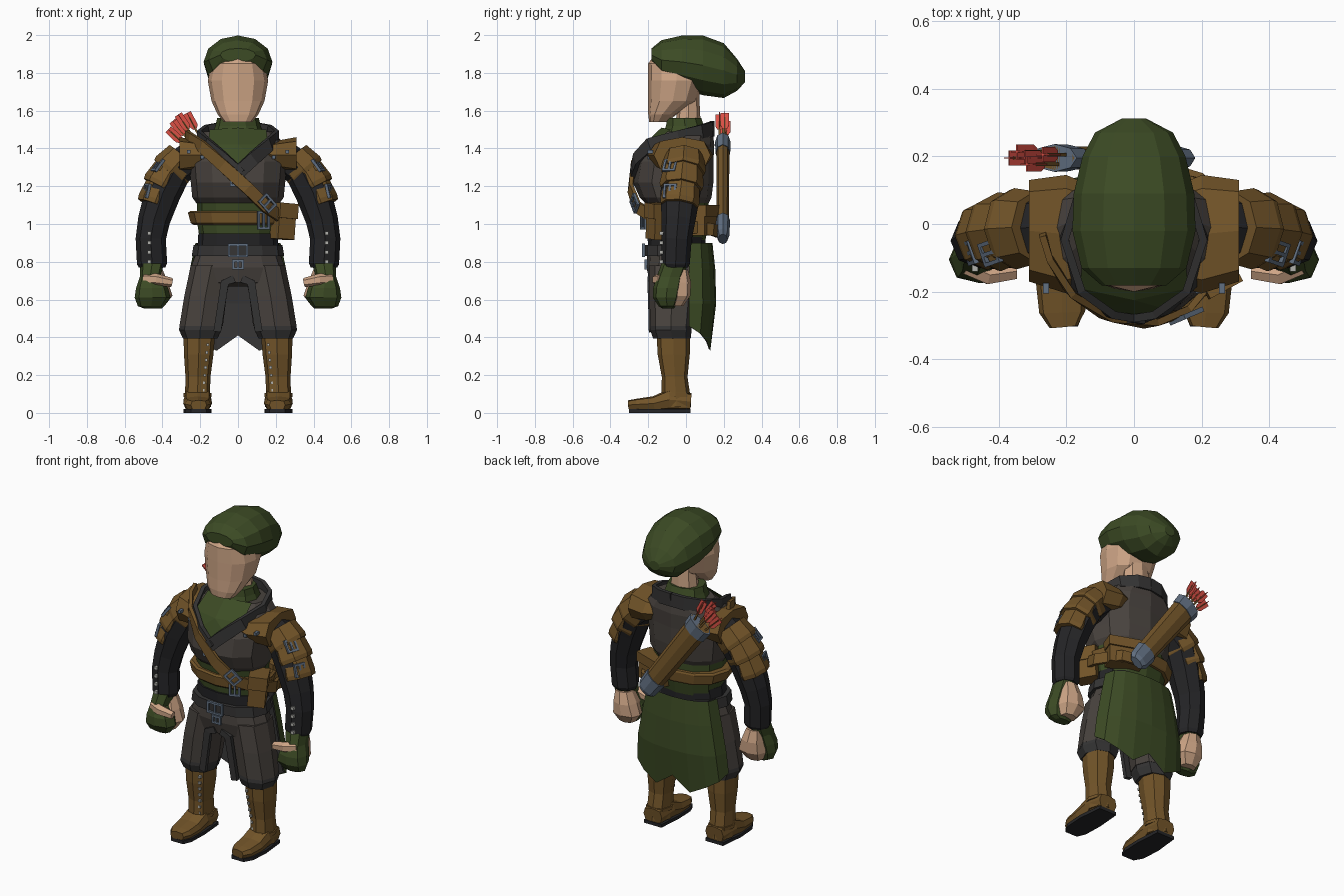
import bpy, bmesh, math
from mathutils import Vector, Matrix, Euler

COL = dict(brown=(.17, .09, .022), green=(.045, .07, .018), cloth=(.065, .055, .048),
           black=(.018, .018, .02), dark=(.035, .034, .034), skin=(.62, .38, .24),
           steel=(.12, .16, .22), red=(.7, .08, .06), pale=(.45, .45, .42))
MATS = {}
for k, c in COL.items():
    MATS[k] = bpy.data.materials.new(k)
    MATS[k].diffuse_color = (*c, 1)


def make(name, verts, faces, mat, mirror=False):
    me = bpy.data.meshes.new(name)
    me.from_pydata([tuple(v) for v in verts], [], faces)
    bm = bmesh.new()
    bm.from_mesh(me)
    bmesh.ops.recalc_face_normals(bm, faces=bm.faces)
    bm.to_mesh(me)
    bm.free()
    me.materials.append(MATS[mat])
    ob = bpy.data.objects.new(name, me)
    bpy.context.collection.objects.link(ob)
    if mirror:
        ob.modifiers.new("mirror", 'MIRROR')
    return ob


def tube(name, rings, mat, n=8, axis=None, ref=(1, 0, 0), p=1.0, mirror=False):
    """Skin elliptical rings (x, y, z, a, b); a is the radius along ref. ref 'out' faces away from the body axis."""
    pts = [Vector(r[:3]) for r in rings]
    verts, faces = [], []
    for i, r in enumerate(rings):
        t = Vector(axis) if axis else pts[min(i + 1, len(pts) - 1)] - pts[max(i - 1, 0)]
        t.normalize()
        u = Vector((r[0], r[1] + .03, .0001)) if ref == 'out' else Vector(ref)
        u = (u - t * u.dot(t)).normalized()
        v = t.cross(u)
        for k in range(n):
            a = 2 * math.pi * k / n + (math.pi / 4 if n == 4 else 0)
            c, s = math.cos(a), math.sin(a)
            m = math.sqrt(2) if n == 4 else 1
            c, s = (math.copysign(abs(q) ** p, q) * m for q in (c, s))
            verts.append(pts[i] + u * c * r[3] + v * s * r[4])
    for i in range(len(rings) - 1):
        for k in range(n):
            k2 = (k + 1) % n
            faces.append((i * n + k, i * n + k2, i * n + n + k2, i * n + n + k))
    faces += [tuple(range(n)), tuple(range(len(verts) - n, len(verts)))]
    return make(name, verts, faces, mat, mirror)


def body(name, rows, mat, n=12, axis=(0, 0, 1), p=.9):
    """Central loft from rows (z, front y, back y, half width)."""
    return tube(name, [(0, (f + b) / 2, z, w, (b - f) / 2) for z, f, b, w in rows], mat, n, axis, p=p)


def boxes(name, centre, parts, mat, rot=(0, 0, 0), mirror=False):
    M = Matrix.Translation(centre) @ Euler(rot).to_matrix().to_4x4()
    verts, faces = [], []
    for o, s in parts:
        b = len(verts)
        verts += [M @ Vector((o[0] + x * s[0] / 2, o[1] + y * s[1] / 2, o[2] + z * s[2] / 2))
                  for x in (-1, 1) for y in (-1, 1) for z in (-1, 1)]
        faces += [tuple(b + i for i in f) for f in
                  ((0, 1, 3, 2), (4, 6, 7, 5), (0, 4, 5, 1), (2, 3, 7, 6), (0, 2, 6, 4), (1, 5, 7, 3))]
    return make(name, verts, faces, mat, mirror)


def buckle(name, c, w, h, rot=(0, 0, 0), mirror=False):
    t = .012
    boxes(name, c, [((s * w / 2, 0, 0), (t, .015, h + t)) for s in (-1, 0, 1)] +
          [((0, 0, s * h / 2), (w + t, .015, t)) for s in (-1, 1)], 'steel', rot, mirror)


# head, neck and beret
body("head", [(1.54, -.195, -.1, .075), (1.58, -.2, -.05, .108), (1.65, -.2, .06, .14),
              (1.76, -.2, .1, .16), (1.85, -.2, .1, .14), (1.89, -.17, .08, .08)], 'skin', 12)
body("neck", [(1.48, -.06, .08, .09), (1.68, -.04, .07, .075)], 'skin', 8)
tube("beret", [(0, y, z, a, b) for y, z, a, b in (
    (-.182, 1.895, .095, .035), (-.13, 1.868, .155, .105), (-.02, 1.858, .182, .14), (.09, 1.84, .178, .158),
    (.2, 1.812, .152, .145), (.27, 1.79, .115, .085), (.312, 1.78, .035, .03))], 'green', 12, (0, 1, 0))
body("shirt_collar", [(1.44, -.14, .13, .15), (1.52, -.11, .1, .12), (1.56, -.105, .085, .11)], 'green', 10)

# torso
body("shirt", [(.9, -.19, .1, .2), (1.0, -.2, .12, .215), (1.16, -.22, .12, .22)], 'green')
body("vest", [(1.11, -.215, .12, .22), (1.14, -.245, .135, .242), (1.22, -.28, .145, .25), (1.33, -.26, .145, .26),
              (1.42, -.19, .15, .25), (1.49, -.12, .14, .18)], 'cloth')
make("shirt_front", [(0, -.285, 1.27), (-.09, -.25, 1.35), (-.16, -.19, 1.42), (-.15, -.08, 1.5),
                     (0, -.13, 1.51), (.15, -.08, 1.5), (.16, -.19, 1.42), (.09, -.25, 1.35), (0, -.225, 1.42)],
     [(0, 1, 8), (1, 2, 8), (2, 3, 4, 8), (4, 5, 6, 8), (6, 7, 8), (7, 0, 8)], 'green')
tube("lapel", [(x, y, z, .012, w) for x, y, z, w in (
    (-.01, -.285, 1.26, .035), (.08, -.262, 1.345, .035), (.165, -.19, 1.42, .035), (.205, -.04, 1.465, .03),
    (.165, .08, 1.49, .035), (.08, .13, 1.5, .04), (0, .14, 1.505, .04))], 'dark', 4, ref='out', mirror=True)
body("sash", [(.995, -.215, .135, .235), (1.005, -.225, .14, .25), (1.06, -.23, .145, .265), (1.07, -.22, .14, .25)], 'brown')
body("waistband", [(.87, -.2, .1, .215), (.95, -.205, .105, .21)], 'black')
body("belt", [(.83, -.225, .1, .245), (.89, -.225, .1, .235)], 'dark')
buckle("belt_buckle", (0, -.225, .86), .095, .06)
buckle("trouser_clasp", (0, -.211, .785), .05, .04)
buckle("vest_clasp", (-.02, -.28, 1.22), .035, .03)

# shoulder mantle and strap round the chest
tube("shoulder_mantle", [(.13, -.035, 1.37, .15, .05), (.2, -.03, 1.365, .175, .075), (.31, -.02, 1.365, .15, .095)],
     'brown', 8, (1, 0, 0), (0, 1, 0), p=.75, mirror=True)
boxes("mantle_stud", (.23, -.19, 1.37), [((o, 0, o * .4), (.018, .03, .018)) for o in (-.04, .03)], 'steel', mirror=True)
tube("quiver_strap", [(x, y, z, .01, .032) for x, y, z in (
    (-.27, -.03, 1.465), (-.25, -.1, 1.45), (-.19, -.2, 1.41), (-.08, -.275, 1.31), (.05, -.295, 1.19),
    (.15, -.26, 1.09), (.24, -.16, 1.03), (.27, -.02, .99), (.2, .14, .97), (.1, .17, .96))], 'brown', 4, ref='out')
buckle("strap_buckle", (.155, -.272, 1.11), .075, .055, (0, .8, .4))
buckle("pouch_buckle", (.135, -.225, 1.02), .055, .085, (0, 0, .35))
boxes("side_pouch", (.23, -.13, 1.01), [((0, 0, 0), (.1, .13, .18)), ((0, -.005, .06), (.11, .145, .08))], 'brown', (0, .08, .5))
boxes("back_pouch", (.15, .09, 1.02), [((0, 0, 0), (.2, .09, .16)), ((0, .005, .05), (.21, .1, .06))], 'brown', (0, 0, -.35))

# arms
tube("sleeve", [(.24, -.01, 1.36, .1, .085), (.34, -.015, 1.28, .11, .095), (.4, -.03, 1.16, .105, .095),
                (.445, -.04, 1.02, .09, .085), (.462, -.05, .92, .08, .08), (.455, -.055, .79, .075, .08),
                (.455, -.055, .77, .065, .07)], 'black', 8, ref=(0, 1, 0), mirror=True)
for i, (a, b, r) in enumerate((((.29, -.01, 1.355), (.365, -.015, 1.27), .11), ((.35, -.015, 1.295), (.41, -.025, 1.19), .107),
                               ((.4, -.02, 1.22), (.445, -.035, 1.1), .095))):
    tube("shoulder_plate_%d" % (i + 1), [(*a, r * .97, r * .87), (*Vector(a).lerp(Vector(b), .8), r + .01, r),
                                         (*b, r + .005, r * .95)], 'brown', 8, ref=(0, 1, 0), mirror=True)
for i, c in enumerate(((.425, -.085, 1.31), (.485, -.085, 1.175))):
    r = (.65 - .4 * i, 0, -1.9)
    boxes("arm_strap_%d" % i, c, [((-.02, -.012, 0), (.09, .02, .04))], 'brown', r, True)
    buckle("arm_buckle_%d" % i, c, .06, .065, r, True)
boxes("sleeve_stud", (.47, -.13, .86), [((0, 0, z), (.018, .02, .018)) for z in (-.06, -.01, .04, .09)], 'pale', mirror=True)
tube("glove", [(.455, -.06, .79, .062, .07), (.465, -.085, .72, .055, .07), (.455, -.1, .66, .085, .075),
               (.452, -.105, .61, .095, .07), (.46, -.1, .565, .07, .045), (.45, -.095, .552, .045, .03)],
     'green', 8, (0, 0, 1), p=.8, mirror=True)
tube("hand", [(.45, -.04, .76, .05, .05), (.44, -.045, .69, .07, .072), (.432, -.045, .62, .085, .068),
              (.44, -.06, .565, .05, .045)], 'skin', 8, (0, 0, 1), p=.8, mirror=True)
tube("thumb", [(.49, -.12, .71, .032, .035), (.43, -.15, .705, .032, .032), (.35, -.14, .69, .024, .026)],
     'skin', 6, ref=(0, 0, 1), mirror=True)

# trousers
body("trouser_hips", [(.85, -.205, .08, .22), (.77, -.21, .08, .25), (.69, -.19, .07, .24), (.67, -.13, .04, .14)], 'cloth')
tube("trouser_leg", [(.14, -.07, .78, .11, .125), (.172, -.075, .62, .112, .12), (.195, -.08, .46, .115, .108)],
     'cloth', 8, (0, 0, 1), p=.85, mirror=True)
tube("trouser_cuff", [(.193, -.08, .48, .112, .105), (.2, -.08, .44, .113, .11), (.2, -.075, .395, .092, .1)],
     'dark', 8, (0, 0, 1), p=.85, mirror=True)
tube("trouser_trim", [(.02, -.19, .71, .012, .02), (.07, -.192, .69, .012, .022), (.09, -.188, .56, .012, .02),
                      (.11, -.185, .43, .012, .02)], 'dark', 4, ref=(0, 1, 0), mirror=True)

# boots
tube("boot_shaft", [(.205, -.068, .42, .084, .088), (.208, -.065, .31, .078, .085), (.212, -.06, .19, .066, .068),
                    (.214, -.055, .11, .066, .075), (.214, -.05, .03, .07, .078)], 'brown', 8, (0, 0, 1), p=.8, mirror=True)
tube("boot_foot", [(.212, .025, .06, .062, .045), (.214, -.09, .07, .074, .055), (.214, -.17, .05, .076, .038),
                   (.212, -.26, .045, .068, .03), (.208, -.303, .042, .042, .025)], 'brown', 8, ref=(1, 0, 0), p=.6, mirror=True)
tube("boot_sole", [(.212, .025, .01, .06, .01), (.214, -.13, .01, .074, .01), (.212, -.25, .01, .068, .01),
                   (.208, -.303, .01, .042, .01)], 'black', 4, (0, -1, 0), mirror=True)
tube("boot_band", [(.214, -.055, .085, .075, .083), (.214, -.055, .105, .074, .081)], 'brown', 8, (0, 0, 1), p=.8, mirror=True)
boxes("boot_lace", (.172, -.124, .24), [((-.012 * z / .13, -.014 * z / .1, z), (.014, .025, .014))
                                       for z in (-.12, -.08, -.04, 0, .04, .08, .12)], 'pale', mirror=True)


# hanging half skirt at the back, green outside and dark inside
def skirt(name, k, mat):
    hem = (.46, .42, .38, .33, .41)
    rows = ((.9, .225, .125), (.76, .255, .14), (.58, .29, .145), (None, .305, .12))
    verts = []
    for z, rx, ry in rows:
        for j in range(9):
            t = math.pi * j / 8
            y = ry * k * math.sin(t) ** .7 if 0 < j < 8 else 0
            verts.append((rx * k * math.cos(t), .015 + y, z or hem[min(j, 8 - j)]))
    make(name, verts, [(r * 9 + j, r * 9 + j + 1, r * 9 + j + 10, r * 9 + j + 9)
                       for r in range(3) for j in range(8)], mat)


skirt("back_skirt", 1, 'green')
skirt("skirt_lining", .96, 'dark')

# quiver and arrows
low, top = Vector((.13, .195, .94)), Vector((-.235, .195, 1.435))
d = (top - low).normalized()
for name, parts, mat in (("quiver", ((0, .06, .032), (1, .074, .035)), 'brown'),
                         ("quiver_tip", ((-.04, .045, .025), (0, .063, .035), (.16, .069, .038)), 'steel'),
                         ("quiver_rim", ((.88, .078, .039), (1.0, .082, .041)), 'steel')):
    tube(name, [(*low.lerp(top, s), b, a) for s, a, b in parts], mat, 8, ref=(0, 1, 0))
across = Vector((d.z, 0, -d.x))
for i, (o, y, h) in enumerate(((-.045, 0, 0), (-.015, .018, .02), (.012, -.018, .03), (.04, .01, .01), (.0, 0, .015))):
    q = top + across * o + Vector((0, y, 0))
    e = (d + across * o * 4).normalized()
    tube("arrow_shaft_%d" % i, [(*q, .005, .005), (*(q + e * .12), .005, .005)], 'brown', 4, ref=(0, 1, 0))
    for k, (a, b) in enumerate(((.022, .002), (.002, .022))):
        tube("fletching_%d_%d" % (i, k), [(*(q + e * (.04 + h)), a * .5, b * .5), (*(q + e * (.06 + h)), a, b),
                                          (*(q + e * (.135 + h)), a, b)], 'red', 4, ref=(0, 1, 0))
